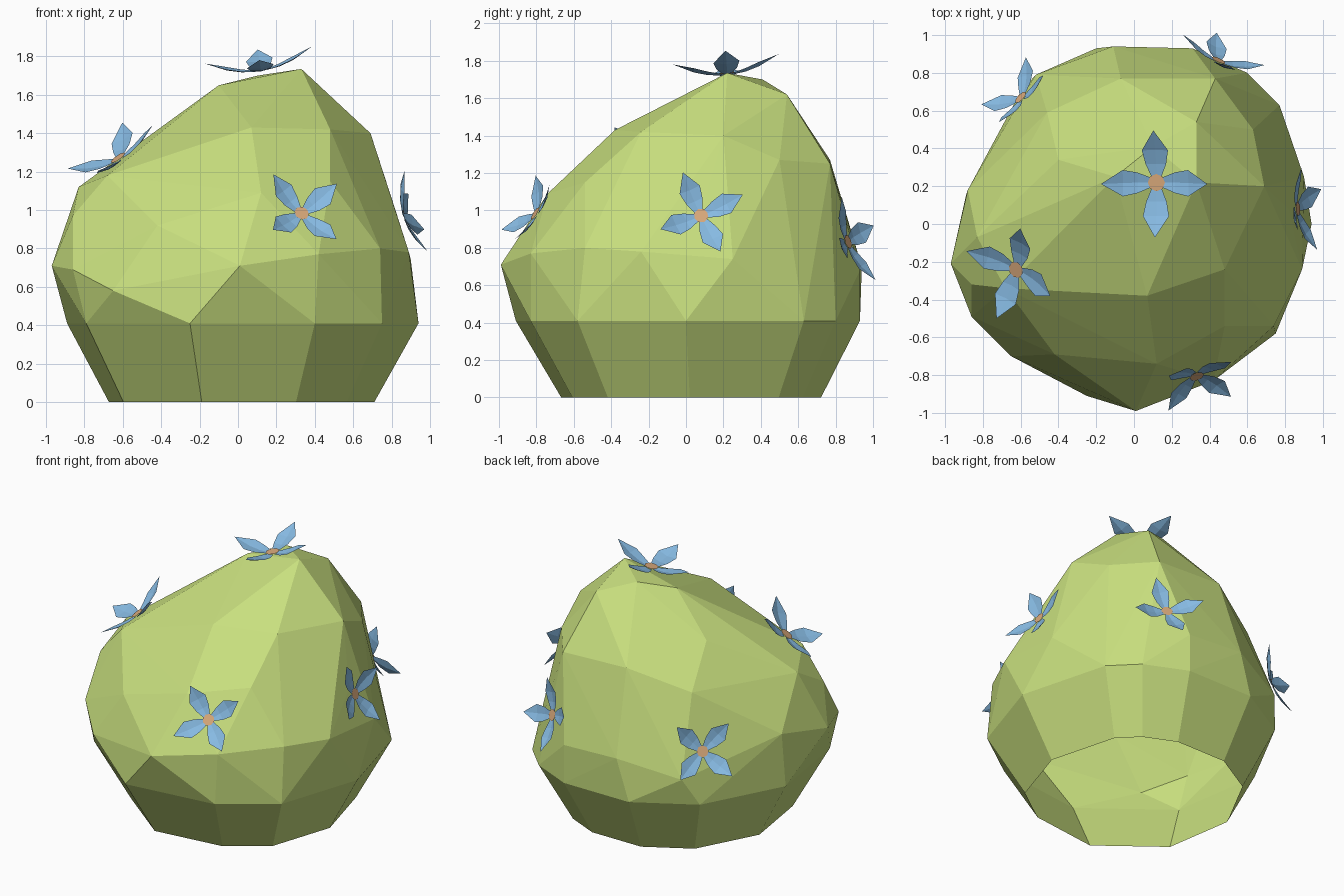
import bpy, bmesh, math
from mathutils import Vector, Matrix

if "Cube" in bpy.data.objects:
    bpy.data.objects.remove(bpy.data.objects["Cube"])


def material(name, rgb):
    m = bpy.data.materials.new(name)
    m.diffuse_color = (*rgb, 1)
    m.use_nodes = True
    m.node_tree.nodes["Principled BSDF"].inputs["Base Color"].default_value = m.diffuse_color
    return m


GREEN = material("leaf green", (0.58, 0.74, 0.21))
BLUE = material("petal blue", (0.24, 0.49, 0.76))
ORANGE = material("flower centre orange", (0.70, 0.40, 0.20))


def make_object(name, bm, mats):
    me = bpy.data.meshes.new(name)
    bm.to_mesh(me)
    bm.free()
    for m in mats:
        me.materials.append(m)
    ob = bpy.data.objects.new(name, me)
    bpy.context.collection.objects.link(ob)
    return ob


# bush body: faceted hull over a widest ring, its smaller foot, and a lumpy crown
ring = [(-.25, -.91), (.40, -.83), (.75, -.58), (.94, 0), (.77, .63), (.60, .80), (.31, .93),
        (-.20, .93), (-.60, .70), (-.89, .15), (-.79, -.49)]
crown = [
    (-.97, -.21, .71), (-.86, -.49, .69), (-.65, -.70, .58), (.01, -.99, .71),
    (.42, -.83, .77), (.74, -.54, .80), (.89, -.24, .78), (.90, .25, .74),
    (.31, .93, .68), (-.11, .94, .70), (-.52, .79, .60), (-.86, -.32, .97),
    (-.68, -.34, 1.18),
    (-.88, .18, .79), (-.83, -.07, 1.12), (-.42, -.69, .92), (.12, -.74, 1.09),
    (.48, -.54, 1.15), (.82, .08, 1.0), (.69, .20, 1.40), (.63, .50, 1.27),
    (.43, .77, 1.25), (-.07, .77, 1.27), (-.46, .59, 1.13), (.07, -.38, 1.43),
    (.48, -.24, 1.42), (-.40, .34, 1.39), (-.10, .25, 1.65), (.10, .41, 1.70),
    (.33, .54, 1.62), (.33, .22, 1.735)]
bm = bmesh.new()
for x, y in ring:
    bm.verts.new((x, y, .41))
    bm.verts.new((x * .755, y * .755 + .02, 0))
for p in crown:
    bm.verts.new(p)
bmesh.ops.convex_hull(bm, input=bm.verts[:])
loose = [v for v in bm.verts if not v.link_faces]
bmesh.ops.delete(bm, geom=loose, context='VERTS')
bmesh.ops.recalc_face_normals(bm, faces=bm.faces[:])
# the underside is open
under = [f for f in bm.faces if max(v.co.z for v in f.verts) < .01]
bmesh.ops.delete(bm, geom=under, context='FACES')
make_object("bush_body", bm, [GREEN])


# flowers: four creased, upturned petals around a small disc
def flower(name, centre, normal, toward, size):
    n = Vector(normal).normalized()
    x = Vector(toward)
    x = (x - n * x.dot(n)).normalized()
    y = n.cross(x)
    frame = Matrix((x, y, n)).transposed().to_4x4()
    bm = bmesh.new()
    profile = [(.03, .026, .004, 0), (.10, .055, .018, .008), (.175, .07, .042, .03)]
    for k in range(4):
        turn = Matrix.Rotation(k * math.pi / 2, 4, 'Z')
        tip = bm.verts.new(turn @ Vector((.285, 0, .085)))
        mid = [bm.verts.new(turn @ Vector((r, 0, zm))) for r, w, ze, zm in profile]
        for s in (-1, 1):
            edge = [bm.verts.new(turn @ Vector((r, s * w, ze))) for r, w, ze, zm in profile]
            faces = [(mid[i], edge[i], edge[i + 1], mid[i + 1]) for i in (0, 1)]
            faces.append((mid[2], edge[2], tip))
            for f in faces:
                bm.faces.new(f if s < 0 else f[::-1])
    disc = bmesh.ops.create_circle(bm, cap_ends=True, segments=8, radius=.046)
    for f in {f for v in disc["verts"] for f in v.link_faces}:
        f.material_index = 1
    for v in disc["verts"]:
        v.co.z += .010
    bm.transform(Matrix.Translation(centre) @ frame @ Matrix.Scale(size, 4))
    make_object(name, bm, [BLUE, ORANGE])


flower("top_flower", (.12, .22, 1.725), (-.16, -.10, 1), (1, 0, .16), 1.0)
flower("left_flower", (-.62, -.24, 1.265), (-.55, -.27, .79), (.45, -.24, .23), .97)
flower("front_flower", (.33, -.80, .98), (.26, -.82, .52), (.32, .25, .23), .85)
flower("right_flower", (.86, .08, .97), (.94, .05, .30), (0, .42, .20), .85)
flower("back_left_flower", (-.595, .665, .775), (-.66, .62, .38), (.82, .57, 1), .85)
flower("back_flower", (.445, .86, .83), (.41, .86, .28), (.07, -.17, .42), .85)
